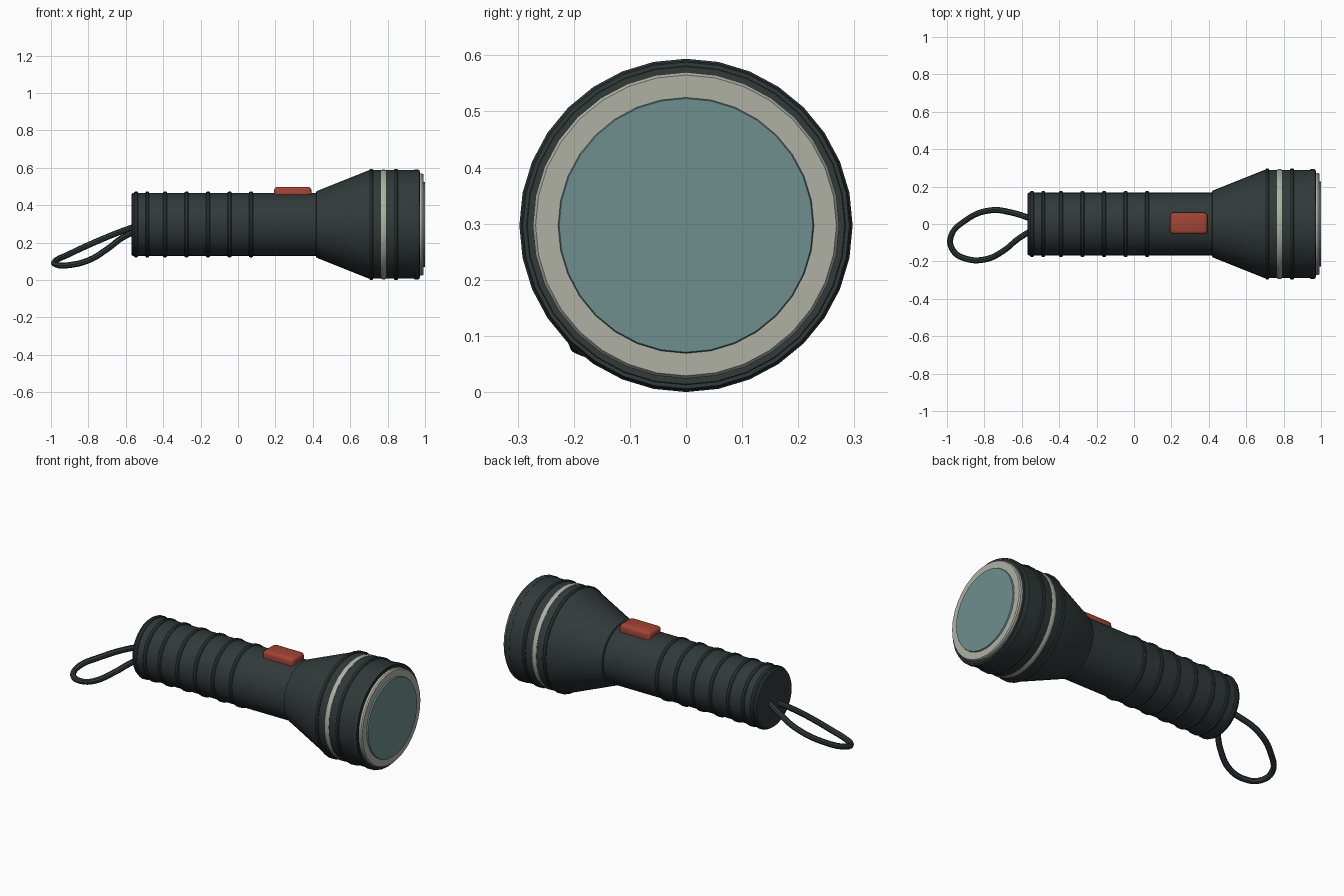
import bpy, bmesh, math
from mathutils import Matrix

if "Cube" in bpy.data.objects:
    bpy.data.objects.remove(bpy.data.objects["Cube"])

AXIS_Z = 0.297
SIDES = 32


def material(name, rgb):
    m = bpy.data.materials.new(name)
    m.use_nodes = True
    m.diffuse_color = (*rgb, 1)
    bsdf = next(n for n in m.node_tree.nodes if n.type == 'BSDF_PRINCIPLED')
    bsdf.inputs["Base Color"].default_value = (*rgb, 1)
    return m


rubber = material("dark rubber", (0.030, 0.041, 0.041))
silver = material("pale metal", (0.43, 0.44, 0.375))
glass = material("lens teal", (0.155, 0.275, 0.27))
red = material("switch red", (0.36, 0.058, 0.036))


def finish(obj, mat):
    obj.data.materials.append(mat)
    bpy.ops.object.select_all(action='DESELECT')
    obj.select_set(True)
    bpy.context.view_layer.objects.active = obj
    bpy.ops.object.shade_smooth_by_angle(angle=math.radians(30))
    return obj


def from_bmesh(name, bm, mat):
    bmesh.ops.recalc_face_normals(bm, faces=bm.faces)
    mesh = bpy.data.meshes.new(name)
    bm.to_mesh(mesh)
    bm.free()
    obj = bpy.data.objects.new(name, mesh)
    bpy.context.collection.objects.link(obj)
    return finish(obj, mat)


def lathe(name, profile, mat, closed=False):
    """Revolve (x, radius) points around the torch axis."""
    bm = bmesh.new()
    rings = []
    for x, r in profile:
        rings.append([bm.verts.new((x, r * math.sin(a), AXIS_Z + r * math.cos(a)))
                      for a in (2 * math.pi * i / SIDES for i in range(SIDES))])
    pairs = list(zip(rings, rings[1:]))
    if closed:
        pairs.append((rings[-1], rings[0]))
    else:
        bm.faces.new(rings[0])
        bm.faces.new(rings[-1])
    for a, b in pairs:
        for i in range(SIDES):
            j = (i + 1) % SIDES
            bm.faces.new((a[i], a[j], b[j], b[i]))
    return from_bmesh(name, bm, mat)


def band(name, x, r, width, height, mat):
    """Raised hoop with chamfered edges."""
    w, c = width / 2, width / 4
    lathe(name, [(x - w, r - 0.01), (x - w, r + height / 2), (x - c, r + height),
                 (x + c, r + height), (x + w, r + height / 2), (x + w, r - 0.01)], mat, True)


# Handle tube with slightly rounded tail
lathe("handle", [(-0.57, 0.162), (-0.563, 0.169), (0.43, 0.169)], rubber)

# Grip ribs
for i, x in enumerate((-0.545, -0.485, -0.39, -0.275, -0.16, -0.045, 0.07)):
    band(f"grip_rib_{i + 1}", x, 0.169, 0.02, 0.007, rubber)

# Flared head
lathe("head", [(0.415, 0.165), (0.42, 0.178), (0.70, 0.290), (0.96, 0.290),
               (0.972, 0.283)], rubber)
for i, x in enumerate((0.712, 0.845)):
    band(f"head_rib_{i + 1}", x, 0.290, 0.02, 0.007, rubber)
band("head_trim", 0.778, 0.290, 0.025, 0.003, silver)
band("head_front_rim", 0.955, 0.288, 0.03, 0.006, rubber)

# Metal bezel and lens
lathe("bezel", [(0.965, 0.273), (0.985, 0.273), (0.992, 0.268), (0.992, 0.222),
                (0.965, 0.222)], silver, True)
lathe("lens", [(0.97, 0.228), (0.997, 0.228), (1.0, 0.226)], glass)

# Sliding switch with rounded edges
bm = bmesh.new()
bmesh.ops.create_cube(bm, size=1, matrix=Matrix.Translation((0.293, 0.003, 0.462))
                      @ Matrix.Diagonal((0.2, 0.115, 0.072, 1)))
bmesh.ops.bevel(bm, geom=bm.edges[:], offset=0.018, segments=3, profile=0.5,
                affect='EDGES')
from_bmesh("switch", bm, red)

# Wrist strap loop
path = [(-0.54, 0.025, 0.29), (-0.65, 0.06, 0.25), (-0.77, 0.073, 0.20),
        (-0.9, 0.02, 0.14), (-0.98, -0.07, 0.098), (-0.965, -0.145, 0.08),
        (-0.9, -0.185, 0.08), (-0.8, -0.19, 0.105), (-0.7, -0.145, 0.165),
        (-0.62, -0.08, 0.225), (-0.54, -0.03, 0.265)]
curve = bpy.data.curves.new("strap_path", 'CURVE')
curve.dimensions = '3D'
curve.bevel_depth = 0.016
curve.bevel_resolution = 2
curve.resolution_u = 5
spline = curve.splines.new('BEZIER')
spline.bezier_points.add(len(path) - 1)
for point, co in zip(spline.bezier_points, path):
    point.co = co
    point.handle_left_type = point.handle_right_type = 'AUTO'
strap = bpy.data.objects.new("wrist_strap", curve)
bpy.context.collection.objects.link(strap)
bpy.ops.object.select_all(action='DESELECT')
strap.select_set(True)
bpy.context.view_layer.objects.active = strap
bpy.ops.object.convert(target='MESH')
finish(bpy.context.view_layer.objects.active, rubber)
